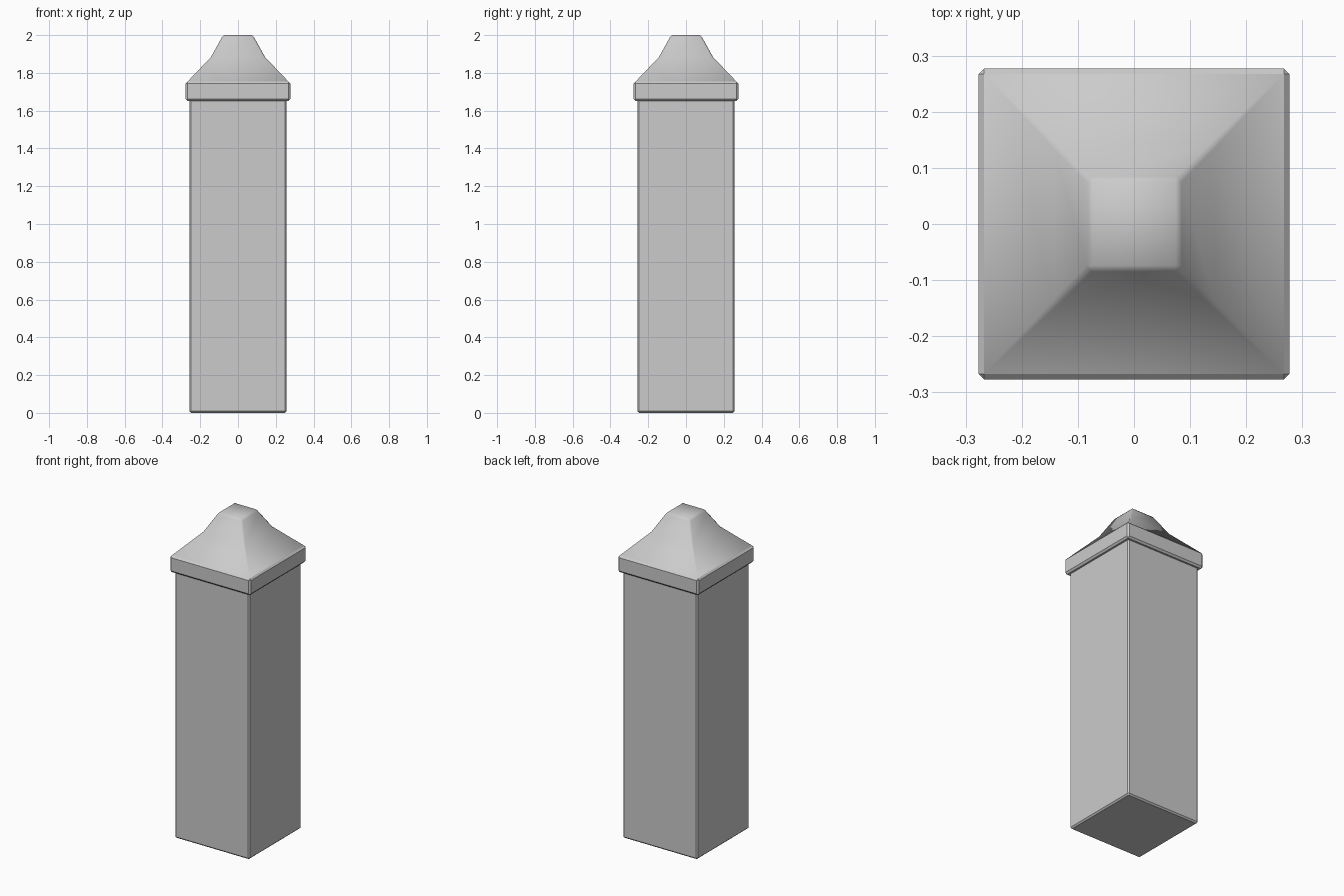
import bpy, bmesh, math

if "Cube" in bpy.data.objects:
    bpy.data.objects.remove(bpy.data.objects["Cube"])


def loft(name, rings, smooth_angle):
    """Stack chamfered squares given as (half width, corner chamfer, z)."""
    bm = bmesh.new()
    loops = []
    for h, c, z in rings:
        k = h - c
        pts = [(k, -h), (h, -k), (h, k), (k, h), (-k, h), (-h, k), (-h, -k), (-k, -h)]
        loops.append([bm.verts.new((x, y, z)) for x, y in pts])
    for a, b in zip(loops, loops[1:]):
        for i in range(8):
            j = (i + 1) % 8
            bm.faces.new((a[i], a[j], b[j], b[i]))
    bm.faces.new(loops[0][::-1])
    bm.faces.new(loops[-1])
    bmesh.ops.remove_doubles(bm, verts=bm.verts[:], dist=1e-5)
    bmesh.ops.recalc_face_normals(bm, faces=bm.faces[:])
    mesh = bpy.data.meshes.new(name)
    bm.to_mesh(mesh)
    bm.free()
    ob = bpy.data.objects.new(name, mesh)
    bpy.context.collection.objects.link(ob)
    bpy.ops.object.select_all(action='DESELECT')
    ob.select_set(True)
    bpy.context.view_layer.objects.active = ob
    bpy.ops.object.shade_smooth_by_angle(angle=math.radians(smooth_angle))
    return ob


# Square shaft with fine chamfers
loft("post_shaft", [(0.247, 0, 0), (0.256, 0.008, 0.009), (0.256, 0.008, 1.655)], 30)

# Overhanging collar with chamfered edges
loft("cap_collar", [(0.267, 0, 1.651), (0.277, 0.01, 1.662),
                    (0.277, 0.01, 1.744), (0.267, 0, 1.754)], 30)

# Flared roof with narrow hip chamfers and flat top
loft("cap_roof", [(0.267, 0, 1.754), (0.143, 0.009, 1.884),
                  (0.085, 0.01, 1.989), (0.074, 0, 2.0)], 55)
